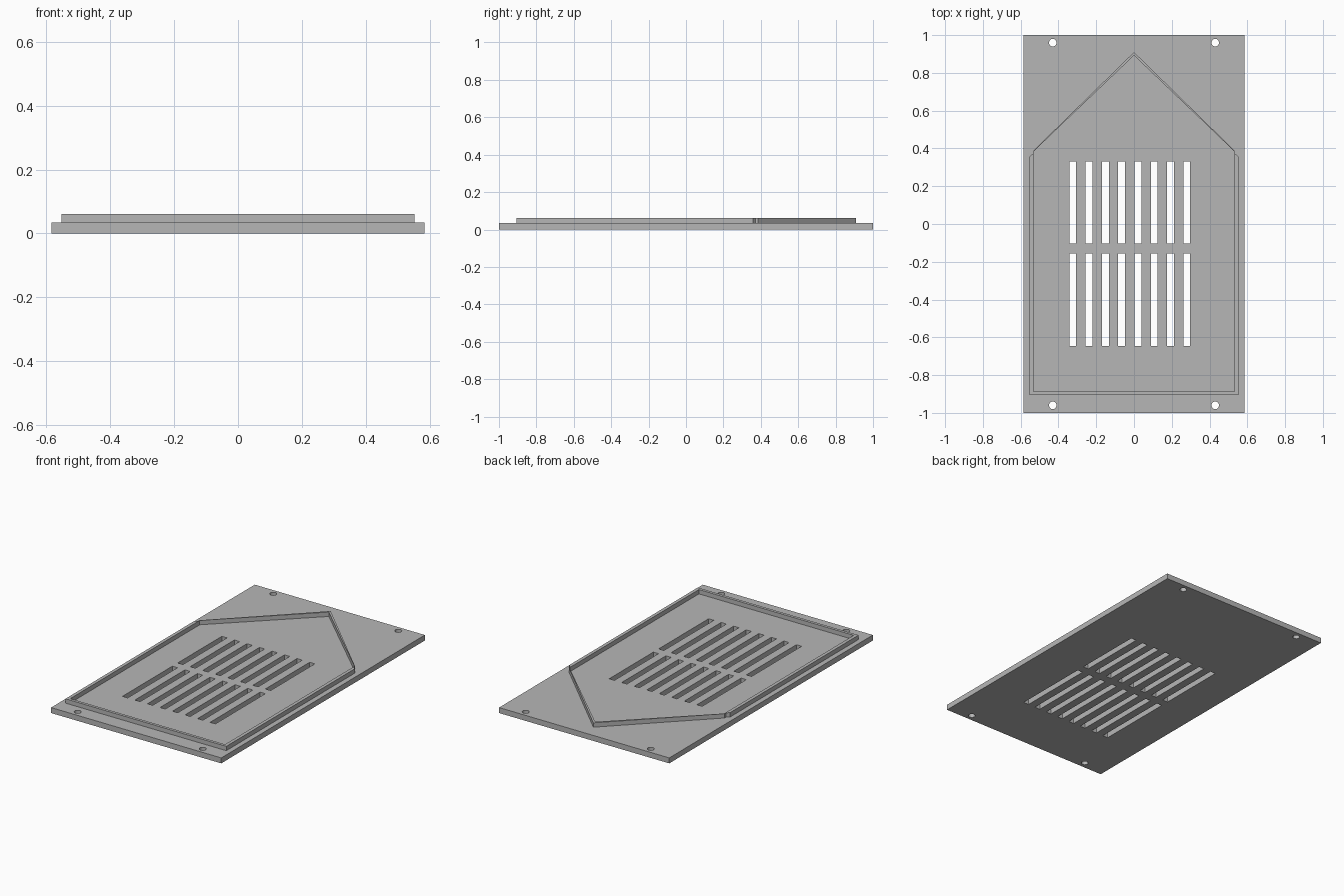
import bpy, bmesh, math

cube = bpy.data.objects.get("Cube")
if cube:
    bpy.data.objects.remove(cube, do_unlink=True)

grey = bpy.data.materials.new("plain grey")
grey.use_nodes = True
colour = (0.47, 0.47, 0.47, 1)
grey.diffuse_color = colour
grey.node_tree.nodes["Principled BSDF"].inputs["Base Color"].default_value = colour


def rectangle(x0, x1, y0, y1):
    return [(x0, y0), (x1, y0), (x1, y1), (x0, y1)]


def circle(cx, cy, r, n=24):
    return [(cx + r * math.cos(math.tau * i / n), cy + r * math.sin(math.tau * i / n))
            for i in range(n)]


def mirrored(half):
    """Close a right-hand half outline that ends on the centre line."""
    return half + [(-x, y) for x, y in reversed(half) if x > 0]


def extrude_outlines(name, outlines, z0, z1):
    """Solid sheet from an outer outline and the holes inside it."""
    curve = bpy.data.curves.new(name, 'CURVE')
    curve.dimensions = '2D'
    curve.fill_mode = 'BOTH'
    curve.extrude = (z1 - z0) / 2
    for points in outlines:
        spline = curve.splines.new('POLY')
        spline.points.add(len(points) - 1)
        for p, (x, y) in zip(spline.points, points):
            p.co = (x, y, 0, 1)
        spline.use_cyclic_u = True
    temp = bpy.data.objects.new(name + " outline", curve)
    mesh = bpy.data.meshes.new_from_object(temp)
    bpy.data.objects.remove(temp)
    bpy.data.curves.remove(curve)

    # Weld the caps to the walls and move to height
    bm = bmesh.new()
    bm.from_mesh(mesh)
    bmesh.ops.remove_doubles(bm, verts=bm.verts, dist=0.0001)
    bmesh.ops.translate(bm, verts=bm.verts, vec=(0, 0, (z0 + z1) / 2))
    bmesh.ops.recalc_face_normals(bm, faces=bm.faces)
    for f in bm.faces:
        f.smooth = False
    bm.to_mesh(mesh)
    bm.free()
    mesh.materials.clear()
    mesh.materials.append(grey)
    obj = bpy.data.objects.new(name, mesh)
    bpy.context.collection.objects.link(obj)
    return obj


# Base plate with two rows of vent slots and four screw holes
plate = [rectangle(-0.585, 0.585, -1, 1)]
for i in range(8):
    x = -0.324 + 0.0862 * i
    for y0, y1 in ((-0.647, -0.156), (-0.104, 0.33)):
        plate.append(rectangle(x - 0.018, x + 0.018, y0, y1))
for x in (-0.43, 0.43):
    for y in (-0.96, 0.96):
        plate.append(circle(x, y, 0.02))
extrude_outlines("base_plate", plate, 0, 0.034)

# Raised house-shaped rim, thinning towards the shoulders
outer = mirrored([(0.553, -0.905), (0.553, 0.357), (0.535, 0.372), (0.535, 0.386), (0, 0.91)])
inner = mirrored([(0.532, -0.887), (0.532, 0.384), (0, 0.892)])
extrude_outlines("raised_rim", [outer, inner], 0.034, 0.061)
